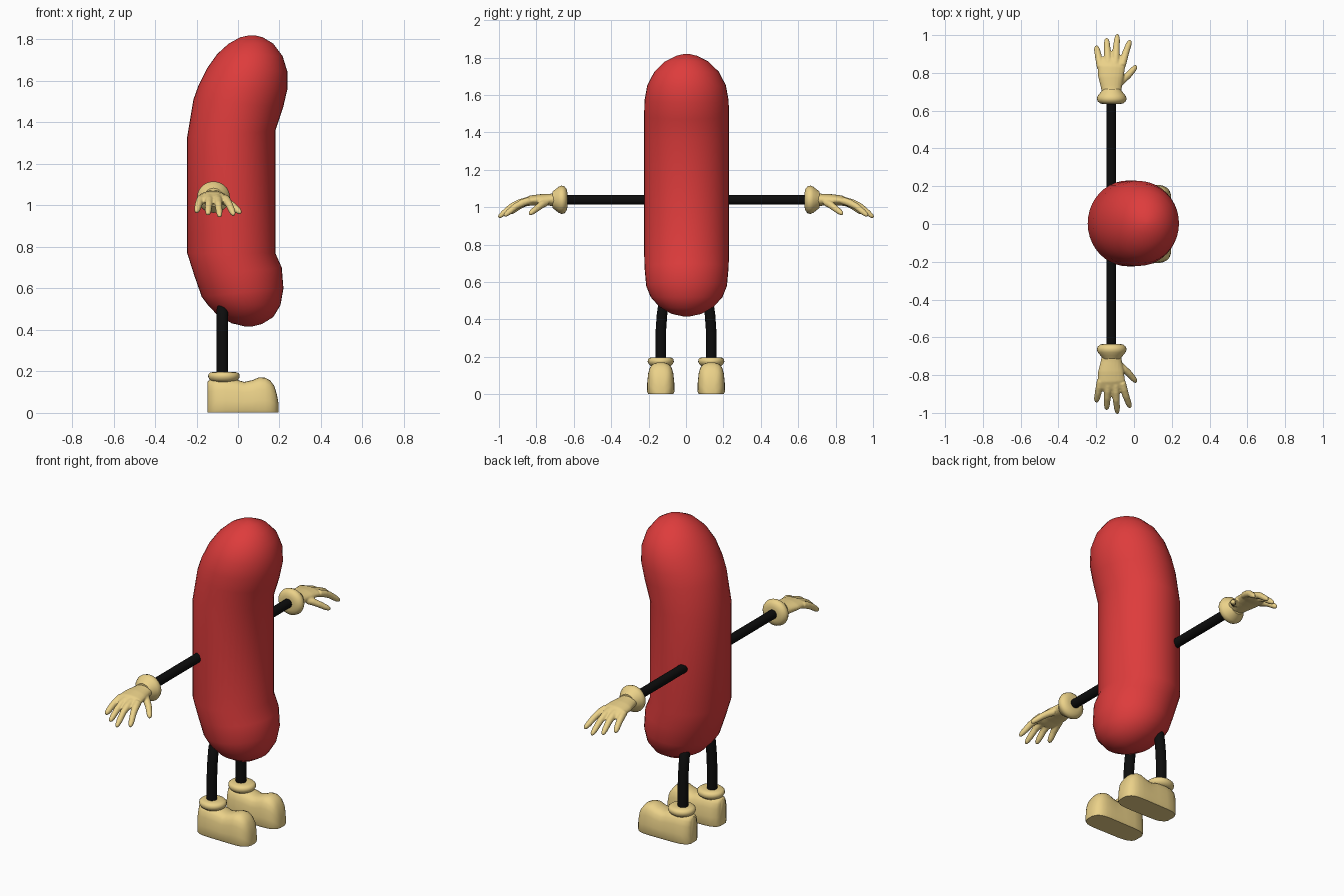
import bpy, bmesh
from math import pi, cos, sin, radians
from mathutils import Vector as V

if "Cube" in bpy.data.objects:
    bpy.data.objects.remove(bpy.data.objects["Cube"])


def material(name, rgb):
    m = bpy.data.materials.new(name)
    m.diffuse_color = (*rgb, 1)
    m.use_nodes = True
    m.node_tree.nodes["Principled BSDF"].inputs["Base Color"].default_value = m.diffuse_color
    return m


RED = material("red", (0.73, 0.045, 0.045))
BLACK = material("black", (0.004, 0.004, 0.004))
TAN = material("tan", (0.83, 0.64, 0.25))


def loft(bm, rings):
    """Closed skin through a list of equal-length rings."""
    rows = [[bm.verts.new(p) for p in r] for r in rings]
    n = len(rows[0])
    for a, b in zip(rows, rows[1:]):
        for i in range(n):
            j = (i + 1) % n
            bm.faces.new((a[i], a[j], b[j], b[i]))
    bm.faces.new(rows[0][::-1])
    bm.faces.new(rows[-1])


def tube(bm, rows, up, n=20):
    """rows: (centre, side radius, up radius), sections square to the path."""
    pts = [V(r[0]) for r in rows]
    rings = []
    for i, (c, ru, rw) in enumerate(rows):
        d = (pts[min(i + 1, len(pts) - 1)] - pts[max(i - 1, 0)]).normalized()
        u = d.cross(V(up)).normalized()
        w = u.cross(d)
        rings.append([V(c) + u * ru * cos(t) + w * rw * sin(t)
                      for t in (2 * pi * k / n for k in range(n))])
    loft(bm, rings)


def finish(name, bm, mat, angle=50, mirror=True, blend=False):
    bmesh.ops.recalc_face_normals(bm, faces=bm.faces)
    me = bpy.data.meshes.new(name)
    bm.to_mesh(me)
    bm.free()
    ob = bpy.data.objects.new(name, me)
    bpy.context.collection.objects.link(ob)
    me.materials.append(mat)
    me.shade_smooth()
    me.set_sharp_from_angle(angle=radians(angle))
    if blend:
        r = ob.modifiers.new("blend", 'REMESH')
        r.mode = 'VOXEL'
        r.voxel_size = 0.005
        r.use_smooth_shade = True
        s = ob.modifiers.new("soften", 'SMOOTH')
        s.factor = 0.5
        s.iterations = 4
    if mirror:
        ob.modifiers.new("mirror", 'MIRROR').use_axis = (False, True, False)
    return ob


# Body: curved sausage, each ring = left x,z / right x,z / half depth
body = [(.035, .416, .065, .416, .015), (-.03, .432, .115, .428, .08),
        (-.10, .472, .17, .462, .145), (-.145, .52, .205, .52, .192),
        (-.175, .56, .219, .60, .216), (-.21, .66, .211, .70, .225),
        (-.245, .77, .18, .77, .227), (-.245, 1.33, .18, 1.36, .227),
        (-.215, 1.51, .217, 1.47, .227), (-.19, 1.58, .238, 1.56, .225),
        (-.15, 1.66, .238, 1.645, .21), (-.10, 1.73, .215, 1.72, .172),
        (-.045, 1.78, .17, 1.78, .115), (.01, 1.81, .12, 1.81, .055),
        (.055, 1.82, .08, 1.82, .012)]
bm = bmesh.new()
rings = []
for lx, lz, rx, rz, h in body:
    c, a = V(((lx + rx) / 2, .003, (lz + rz) / 2)), V(((rx - lx) / 2, 0, (rz - lz) / 2))
    rings.append([c + a * cos(t) + V((0, h * sin(t), 0))
                  for t in (2 * pi * k / 40 for k in range(40))])
loft(bm, rings)
finish("body", bm, RED, mirror=False)

# Arms
bm = bmesh.new()
tube(bm, [((-.12, y, 1.04), .026, .026) for y in (.17, .66)], (0, 0, 1))
finish("arms", bm, BLACK)

# Legs: lean inward at the hip
bm = bmesh.new()
leg = [(-.075, .135, .16), (-.075, .135, .33), (-.075, .129, .42), (-.075, .118, .5)]
tube(bm, [(p, .028, .028) for p in leg] + [((-.08, .115, .52), .018, .018)], (1, 0, 0))
finish("legs", bm, BLACK)

# Shoes: arch section swept along x as (x, half width, height)
arch = [(.92, 0), (1, .07), (.99, .35), (.92, .65), (.8, .83), (.6, .94), (.3, .99)]
arch = arch + [(0, 1)] + [(-y, z) for y, z in arch[::-1]]
shoe = [(-.146, .028, .15), (-.135, .05, .157), (-.105, .066, .162), (-.06, .071, .165),
        (0, .072, .156), (.03, .072, .147), (.07, .073, .156), (.10, .073, .169),
        (.13, .072, .168), (.155, .067, .155), (.175, .057, .128), (.188, .042, .085),
        (.195, .022, .045)]
bm = bmesh.new()
loft(bm, [[V((x, .135 + w * y, h * z + .002)) for y, z in arch] for x, w, h in shoe])
finish("shoes", bm, TAN)

# Shoe cuffs
bm = bmesh.new()
tube(bm, [((-.068, .135, z), r * .92, r) for z, r in
          ((.15, .055), (.16, .069), (.173, .076), (.186, .075), (.195, .065), (.198, .04))],
     (1, 0, 0), 28)
finish("shoe_cuffs", bm, TAN)

# Glove cuffs
bm = bmesh.new()
tube(bm, [((-.118, y, 1.04), r, r * .96) for y, r in
          ((.634, .04), (.638, .06), (.65, .075), (.665, .079), (.68, .073),
           (.697, .059), (.715, .045))], (0, 0, 1), 28)
finish("glove_cuffs", bm, TAN)

# Hands: palm, four drooping fingers and a thumb blended together
bm = bmesh.new()
tube(bm, [((-.118, .69, 1.04), .05, .036), ((-.12, .73, 1.04), .057, .032),
          ((-.122, .78, 1.04), .068, .03), ((-.12, .83, 1.036), .073, .027),
          ((-.118, .865, 1.025), .067, .021), ((-.118, .885, 1.017), .05, .013)], (0, 0, 1))
fingers = [((-.176, .83, 1.035), (-.19, .895, 1.005), (-.2, .943, .967)),
           ((-.137, .85, 1.035), (-.141, .92, 1.005), (-.145, .983, .955)),
           ((-.098, .85, 1.035), (-.094, .93, 1.005), (-.088, 1.004, .945)),
           ((-.064, .84, 1.035), (-.043, .91, 1.005), (-.02, .973, .953)),
           ((-.075, .75, 1.025), (-.028, .79, 1.0), (.014, .838, .963))]
for base, mid, tip in fingers:
    b, m, t = V(base), V(mid), V(tip)
    tube(bm, [(b, .021, .02), (b.lerp(m, .5) + V((0, 0, .003)), .02, .02), (m, .018, .018),
              (m.lerp(t, .6), .016, .016), (m.lerp(t, .88), .012, .012), (t, .005, .005)],
         (0, 0, 1), 14)
finish("hands", bm, TAN, blend=True)
